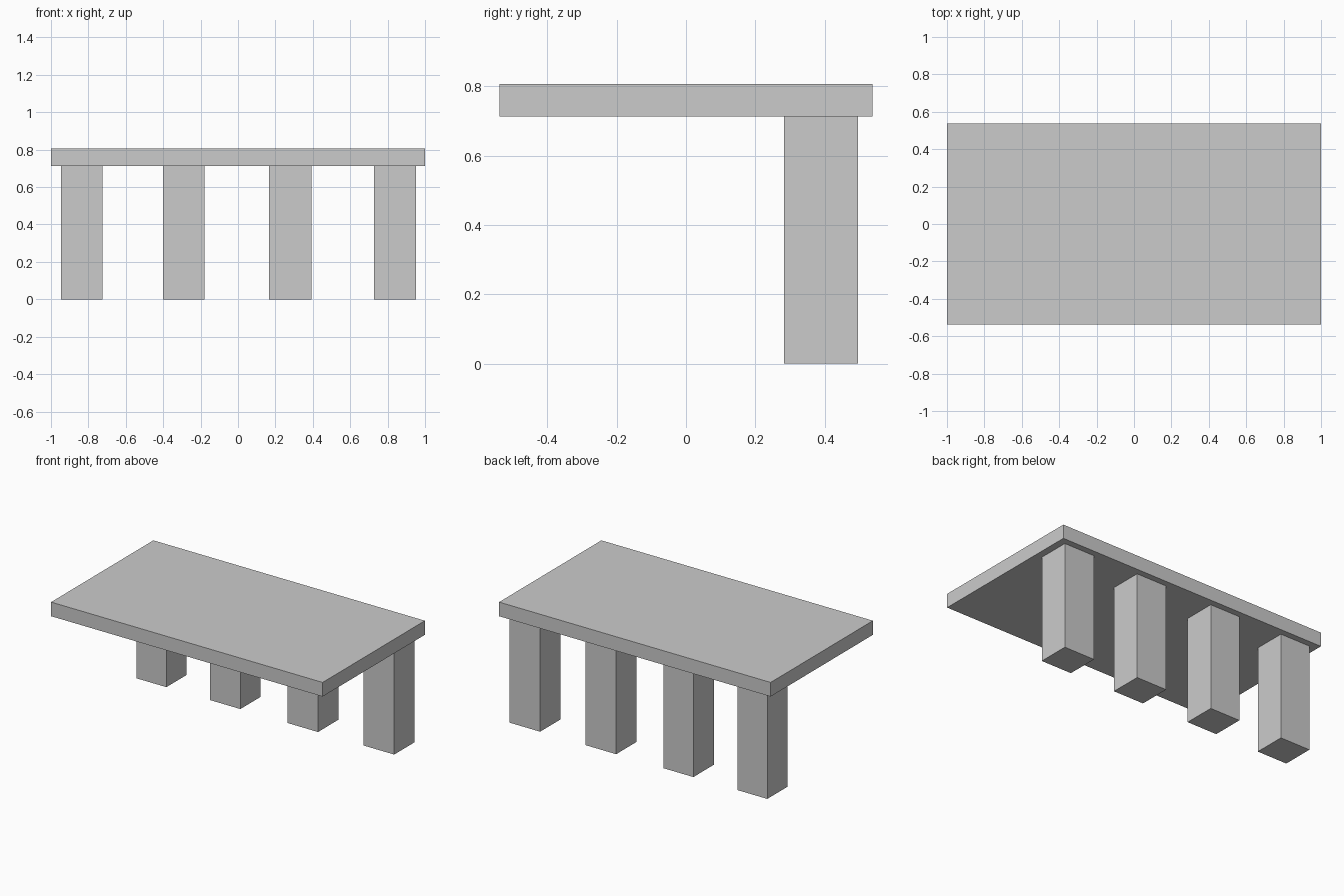
import bpy
import bmesh
from mathutils import Vector

if "Cube" in bpy.data.objects:
    bpy.data.objects.remove(bpy.data.objects["Cube"])


def box(name, lo, hi):
    """Axis-aligned box between two corners."""
    lo, hi = Vector(lo), Vector(hi)
    bm = bmesh.new()
    bmesh.ops.create_cube(bm, size=1)
    bmesh.ops.scale(bm, vec=hi - lo, verts=bm.verts)
    mesh = bpy.data.meshes.new(name)
    bm.to_mesh(mesh)
    bm.free()
    obj = bpy.data.objects.new(name, mesh)
    obj.location = (lo + hi) / 2
    bpy.context.collection.objects.link(obj)
    return obj


UNDERSIDE, TOP = 0.712, 0.806

# Flat slab
box("table_top", (-1, -0.538, UNDERSIDE), (1, 0.538, TOP))

# Single row of square legs along the back edge
for i, (x0, x1) in enumerate([(-0.946, -0.725), (-0.402, -0.18),
                              (0.167, 0.392), (0.727, 0.953)], 1):
    box(f"back_leg_{i}", (x0, 0.282, 0), (x1, 0.496, UNDERSIDE))
